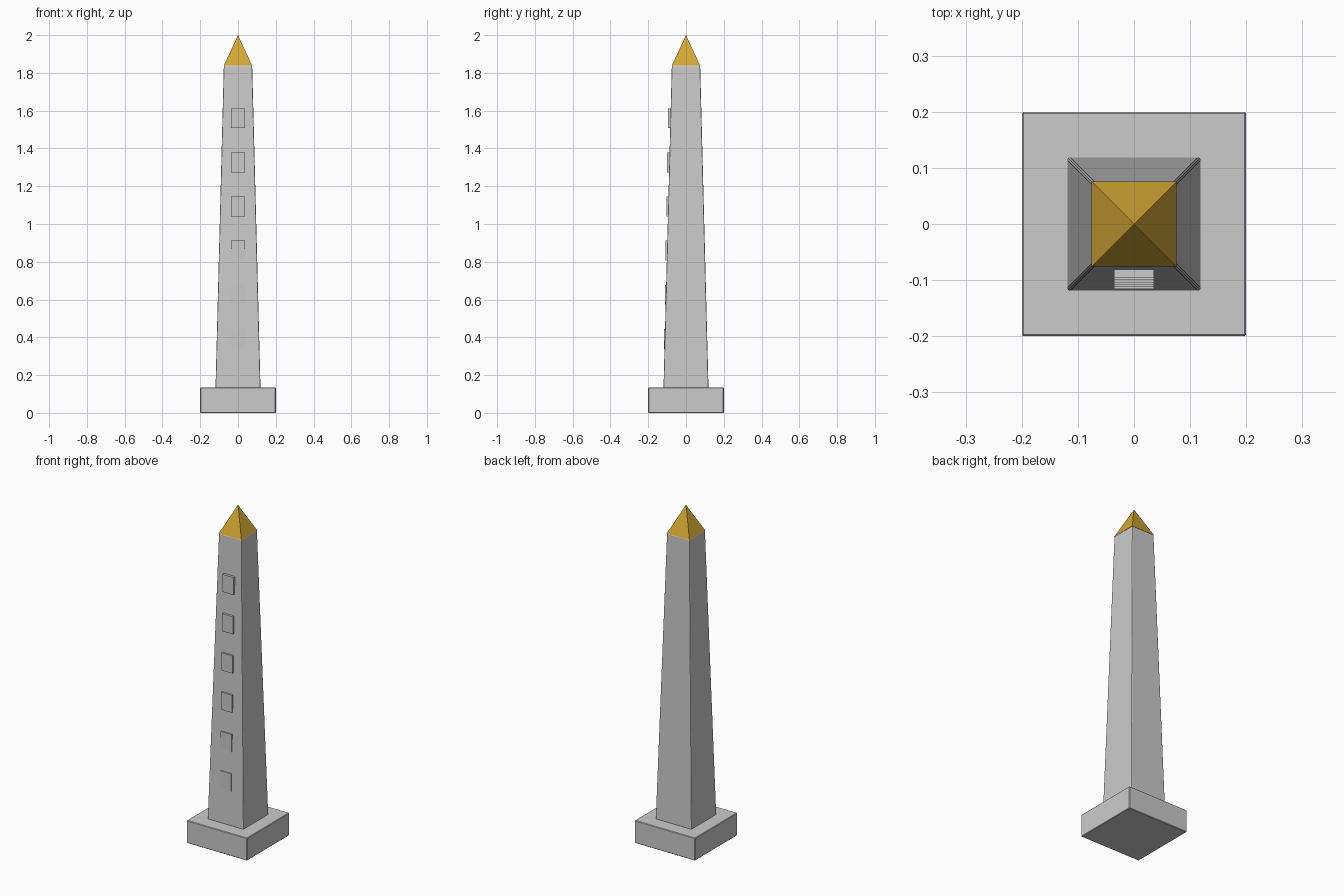
import bpy
import bmesh

old = bpy.data.objects.get("Cube")
if old:
    bpy.data.objects.remove(old, do_unlink=True)


def make_material(name, color):
    mat = bpy.data.materials.new(name)
    mat.use_nodes = True
    mat.diffuse_color = color
    mat.node_tree.nodes["Principled BSDF"].inputs["Base Color"].default_value = color
    return mat


stone = make_material("grey stone", (0.6, 0.6, 0.6, 1))
gold = make_material("gold", (0.65, 0.38, 0.035, 1))


def tapered_block(name, mat, bottom, top, z0, z1, bevel=0, segments=1):
    """Square block from half-width bottom at z0 to half-width top at z1."""
    bm = bmesh.new()
    bmesh.ops.create_cube(bm, size=2)
    for v in bm.verts:
        half = top if v.co.z > 0 else bottom
        v.co = (v.co.x * half, v.co.y * half, z1 if v.co.z > 0 else z0)
    if top == 0:
        bmesh.ops.remove_doubles(bm, verts=bm.verts, dist=1e-5)
    mesh = bpy.data.meshes.new(name)
    bm.to_mesh(mesh)
    bm.free()
    mesh.materials.append(mat)
    obj = bpy.data.objects.new(name, mesh)
    bpy.context.collection.objects.link(obj)
    if bevel:
        mod = obj.modifiers.new("soft edges", "BEVEL")
        mod.width = bevel
        mod.segments = segments
    return obj


# Plinth, shaft and pyramid cap
tapered_block("plinth", stone, 0.2, 0.2, 0, 0.135, 0.003)
tapered_block("shaft", stone, 0.119, 0.075, 0.132, 1.84, 0.005, 2)
tapered_block("pyramid_cap", gold, 0.0755, 0, 1.838, 2)

# Column of raised upright panels on the front, stepping back with the taper
for i in range(6):
    panel = tapered_block(f"panel_{i + 1}", stone, 0.036, 0.036, -0.0525, 0.0525)
    panel.scale.y = 0.012 / 0.036
    panel.location = (0, -0.104 + 0.004 * i, 0.392 + 0.2335 * i)
